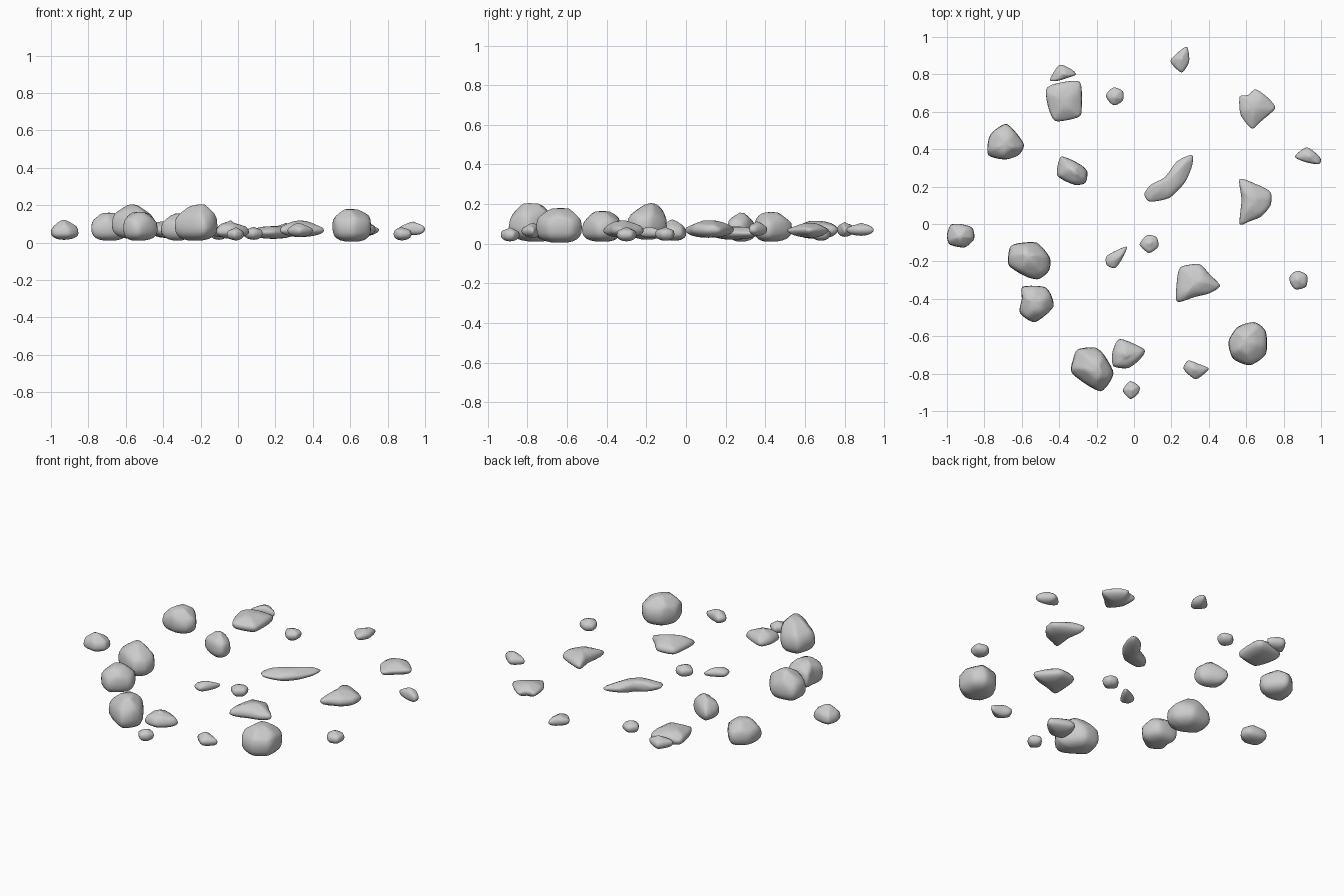
import bpy, bmesh, math, random
from mathutils import Vector

if "Cube" in bpy.data.objects:
    bpy.data.objects.remove(bpy.data.objects["Cube"])

random.seed(4)
STEPS, RINGS = 5, 12   # outline points per edge, rings from base to crown


def smooth_loop(pts):
    """Closed, slightly tightened spline through the outline points."""
    out, n = [], len(pts)
    for i in range(n):
        a, b, c, d = (Vector(pts[(i + k) % n]) for k in (-1, 0, 1, 2))
        m0, m1 = (c - a) * 0.36, (d - b) * 0.36
        for s in range(STEPS):
            t = s / STEPS
            out.append(b * (2*t**3 - 3*t**2 + 1) + m0 * (t**3 - 2*t*t + t)
                       + c * (3*t*t - 2*t**3) + m1 * (t**3 - t*t))
    return out


def rock(name, outline, z0, z1, mid, full, apex=None):
    """Plan outline (hundredths), base and top height, height of the widest
    ring, fullness of the side profile, and where the crown leans to."""
    loop = smooth_loop([(outline[i] / 100, outline[i + 1] / 100)
                        for i in range(0, len(outline), 2)])
    centre = sum(loop, Vector((0, 0))) / len(loop)
    top = Vector(apex) / 100 if apex else centre
    bm = bmesh.new()
    rings = []
    for k in range(1, RINGS):
        a = -math.pi / 2 + math.pi * k / RINGS
        r = math.cos(a) ** (2 / full)
        h = math.copysign(abs(math.sin(a)) ** (2 / full), a)
        z = mid + h * ((z1 - mid) if h > 0 else (mid - z0))
        c = centre.lerp(top, max(h, 0) * (1 - r))
        rings.append([bm.verts.new((*(c + (p - centre) * r), z)) for p in loop])
    n = len(loop)
    for lo, hi in zip(rings, rings[1:]):
        for i in range(n):
            j = (i + 1) % n
            bm.faces.new((lo[i], lo[j], hi[j], hi[i]))
    base = bm.verts.new((*centre, z0))
    crown = bm.verts.new((*top, z1))
    for i in range(n):
        j = (i + 1) % n
        bm.faces.new((base, rings[0][j], rings[0][i]))
        bm.faces.new((crown, rings[-1][i], rings[-1][j]))
    # worn facets: press the shoulders onto a few sloping planes
    spin = random.random() * 6
    for k in range(5):
        a = spin + k * math.tau / 5
        nrm = Vector((math.cos(a), math.sin(a), random.uniform(0.7, 1.6)))
        if z1 - z0 < 0.1:
            nrm.z *= 2
        nrm.normalize()
        far = max(v.co.dot(nrm) for v in bm.verts)
        limit = far - 0.1 * (z1 - z0)
        for v in bm.verts:
            over = v.co.dot(nrm) - limit
            if over > 0 and v is not crown:
                v.co -= nrm * over * 0.8
    bmesh.ops.recalc_face_normals(bm, faces=bm.faces)
    for f in bm.faces:
        f.smooth = True
    me = bpy.data.meshes.new(name)
    bm.to_mesh(me)
    bm.free()
    bpy.context.collection.objects.link(bpy.data.objects.new(name, me))


# tall boulders
rock("boulder_front", [-30, -67, -21, -66, -16, -70, -11, -80, -18, -89.5, -33, -80, -32.5, -72], .01, .205, .085, 2.5, (-18, -79))
rock("boulder_front_right", [55.5, -55, 64.5, -52.5, 70.5, -57.5, 70.5, -69.5, 62, -75.5, 53, -72, 50.5, -63], .005, .18, .085, 2.8, (59, -63))
rock("boulder_left", [-63, -10.5, -52, -10, -45, -18, -45.5, -25, -51, -29.5, -58, -28, -67, -22, -66.5, -13], .02, .205, .09, 2.3, (-57, -18))
rock("boulder_left_front", [-59.5, -33.5, -47, -34, -43, -44, -53, -52.5, -61, -47.5, -60, -40], .01, .165, .075, 2.7)
rock("boulder_left_back", [-77, 47.5, -68, 53.5, -59, 43, -61.5, 37, -69, 34.5, -78, 37], .01, .16, .075, 2.6, (-69, 43))
rock("boulder_inner", [-39, 36, -29, 32, -25, 28, -26, 22, -32, 21, -41, 26], .01, .157, .07, 2.2, (-31, 27))
rock("stone_far_left", [-98, -.5, -93, 0, -86.5, -2, -85.5, -8, -90.5, -12.5, -98.5, -11, -100, -6], .015, .122, .05, 2.1, (-93, -7))

# flat slabs
rock("slab_back", [-47, 72, -42, 75, -29, 76, -28, 61, -30, 57, -42, 55, -46, 63], .025, .115, .07, 2.3)
rock("slab_back_right", [65, 72, 71, 68, 75.5, 62, 68, 55, 63, 51, 57, 58.5, 56.5, 68, 61, 69], .03, .105, .07, 1.9)
rock("slab_middle", [31, 37, 31, 31, 27, 22, 19, 14, 8.5, 12, 5.5, 16, 9, 21, 16.5, 25, 23, 33.5], .02, .088, .055, 2.0)
rock("slab_right", [56.5, 24, 66, 21, 73, 17, 73, 10, 68, 4, 62, 1.5, 56.5, 0, 57.5, 13], .03, .118, .07, 2.1)
rock("slab_inner_right", [25, -23, 35, -21.5, 40.5, -27, 46, -33, 40.5, -37, 32.5, -39, 23, -41.5, 23, -30], .03, .118, .065, 2.0, (33, -31))
rock("slab_front", [-7.5, -61.5, 5.5, -67, 3.5, -72, -3, -77, -11, -76, -11.5, -68.5], .02, .12, .055, 1.8)

# small stones and pebbles
rock("stone_back_left", [-45, 77, -40, 85, -34, 83, -31, 80, -36, 78, -41, 76.5], .035, .11, .07, 2.0)
rock("stone_back", [28.5, 94.5, 29.5, 87, 25.5, 81, 19.5, 87, 25, 93], .04, .105, .07, 2.0)
rock("stone_right", [86, 36, 92.5, 41, 99.5, 35.5, 99, 32, 92, 33], .04, .112, .07, 2.1)
rock("stone_centre", [-4, -12, -6, -18, -10, -23.5, -14.5, -22, -14.5, -17], .03, .085, .055, 2.1)
rock("stone_front", [29, -73, 35, -75, 40, -77.5, 33, -83, 26.5, -77.5], .03, .105, .065, 2.0)
rock("pebble_back", [-15, 69, -11, 73, -6, 71, -6, 66, -10, 63.5, -13, 65], .015, .085, .05, 2.1)
rock("pebble_centre", [7, -6, 12, -7, 13, -12, 8, -15.5, 3, -11], .015, .085, .05, 2.1)
rock("pebble_right", [87.5, -25, 92.5, -27.5, 92, -33.5, 86.5, -35, 83.5, -31.5, 83.5, -27.5], .012, .085, .045, 2.1)
rock("pebble_front", [-2, -84, 3, -87, 2, -91, -2, -93.5, -6, -89], .012, .082, .045, 2.1)
